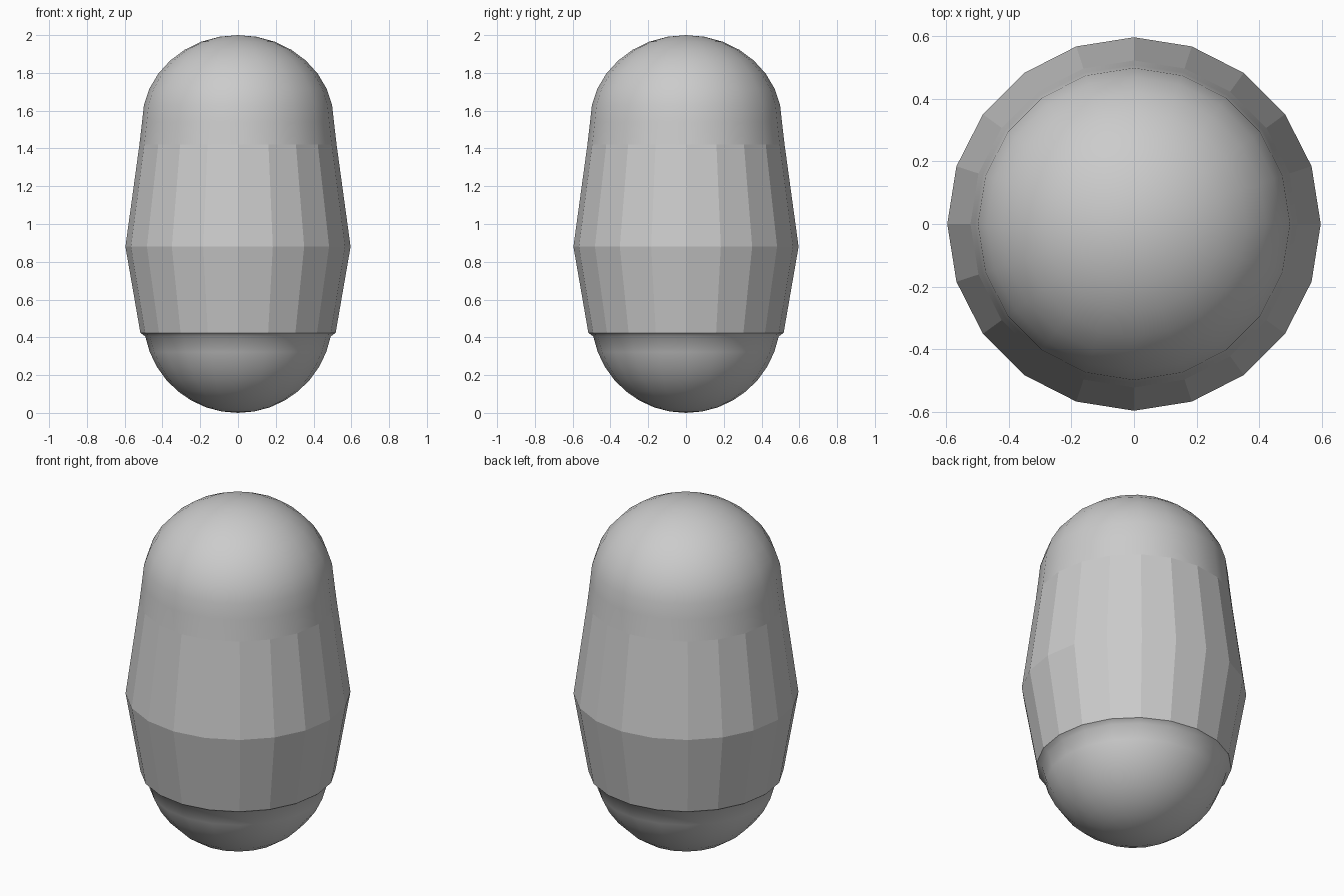
import bpy, bmesh, math

if "Cube" in bpy.data.objects:
    bpy.data.objects.remove(bpy.data.objects["Cube"])

SIDES = 20
STEPS = 8


def lathe(name, profile, smooth):
    """Spin (radius, z) points into a faceted solid; smooth(z) picks smooth faces."""
    bm = bmesh.new()
    rings = []
    for r, z in profile:
        if r < 1e-4:
            rings.append([bm.verts.new((0, 0, z))])
        else:
            rings.append([bm.verts.new((r * math.cos(2 * math.pi * i / SIDES),
                                        r * math.sin(2 * math.pi * i / SIDES), z))
                          for i in range(SIDES)])
    for a, b in zip(rings, rings[1:]):
        for i in range(SIDES):
            j = (i + 1) % SIDES
            loop = [a[i % len(a)], a[j % len(a)], b[j % len(b)], b[i % len(b)]]
            bm.faces.new(list(dict.fromkeys(loop)))
    bmesh.ops.recalc_face_normals(bm, faces=bm.faces)
    for f in bm.faces:
        f.smooth = smooth(f.calc_center_median().z)
    # hard edges where the faceted shell meets the domes
    for e in bm.edges:
        if len({f.smooth for f in e.link_faces}) > 1:
            e.smooth = False
    mesh = bpy.data.meshes.new(name)
    bm.to_mesh(mesh)
    bm.free()
    obj = bpy.data.objects.new(name, mesh)
    bpy.context.collection.objects.link(obj)
    return obj


def arc(radius, centre, height, start, end):
    """Quarter ellipse of (radius, z) points between two latitudes in degrees."""
    pts = []
    for k in range(STEPS + 1):
        t = math.radians(start + (end - start) * k / STEPS)
        pts.append((radius * math.cos(t), centre + height * math.sin(t)))
    return pts


# one closed capsule: smooth lower dome, faceted belly, smooth upper dome
lower = arc(0.5, 0.5, 0.5, -90, -11)
upper = arc(0.508, 1.54, 0.46, 0, 90)
profile = lower + [(0.517, 0.424), (0.596, 0.88), (0.522, 1.42)] + upper
lathe("capsule_body", profile, lambda z: z < 0.424 or z > 1.42)
